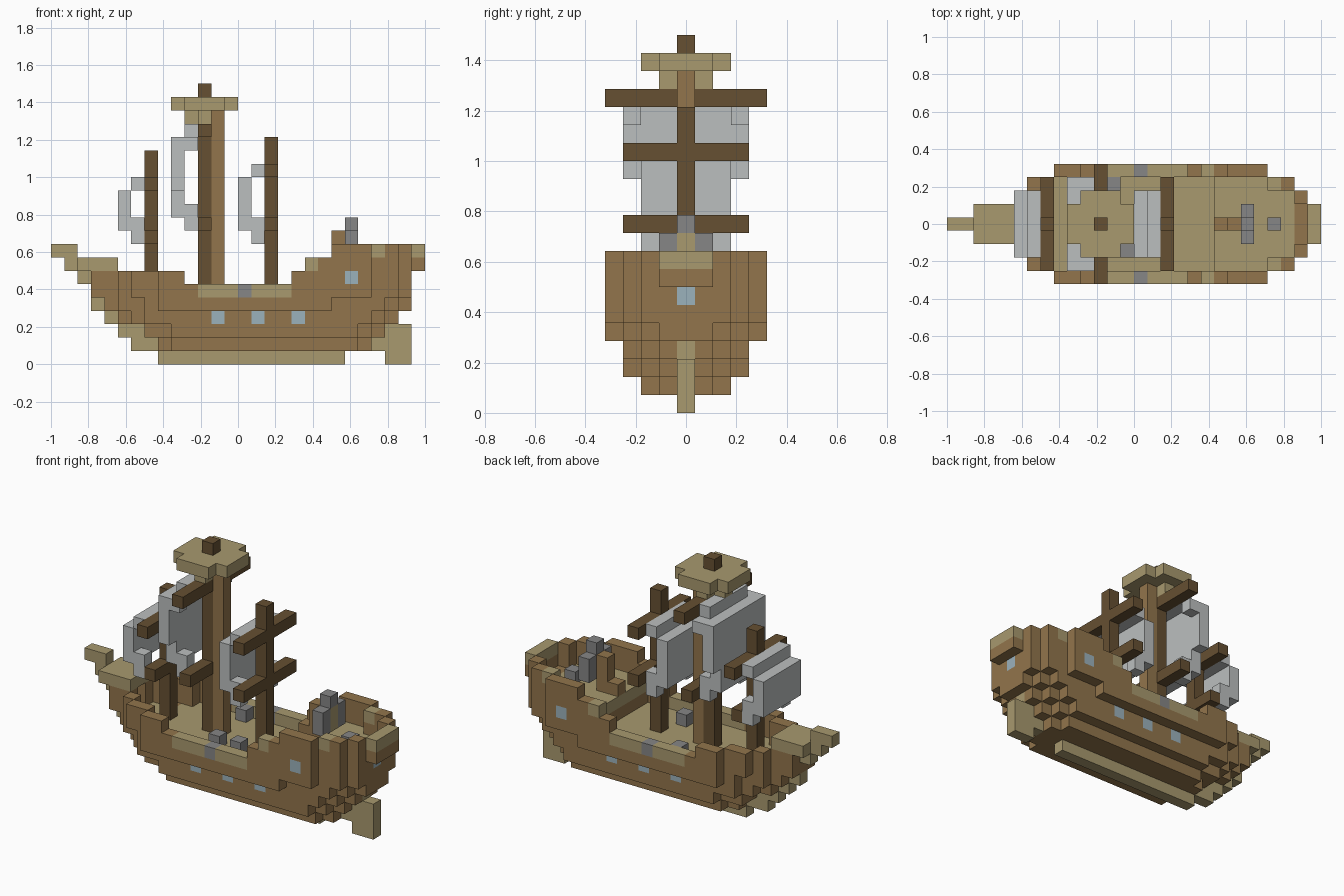
import bpy, bmesh
from mathutils import Vector

if "Cube" in bpy.data.objects:
    bpy.data.objects.remove(bpy.data.objects["Cube"], do_unlink=True)

U = 1 / 14  # block size


def make_material(name, rgb):
    m = bpy.data.materials.new(name)
    m.use_nodes = True
    m.diffuse_color = (*rgb, 1)
    m.node_tree.nodes["Principled BSDF"].inputs["Base Color"].default_value = (*rgb, 1)
    return m


BROWN = make_material("hull brown", (0.287, 0.178, 0.072))
TAN = make_material("pale timber", (0.392, 0.319, 0.156))
DARK = make_material("dark timber", (0.133, 0.080, 0.032))
CLOTH = make_material("sail cloth", (0.50, 0.52, 0.52))
IRON = make_material("iron grey", (0.238, 0.238, 0.238))
GLASS = make_material("window blue", (0.33, 0.445, 0.503))

parts = {}     # part name -> (material, set of block cells)
occupied = {}  # cell -> part name


def add(name, mat, xs, ys, zs):
    """Fill a range of cells; later parts replace earlier ones."""
    cells = parts.setdefault(name, (mat, set()))[1]
    for c in [(i, j, k) for i in xs for j in ys for k in zs]:
        if c in occupied:
            parts[occupied[c]][1].discard(c)
        occupied[c] = name
        cells.add(c)


def span(a, b):
    return range(a, b + 1)


def wide(n):
    return range(-n, n + 1)


# Hull outline per layer: (first, last) block for each distance from the middle
top = [(3, 26), (3, 26), (5, 26), (6, 25), (8, 23)]
stern = [(3, 27), (3, 27), (5, 26), (6, 25), (8, 23)]
layers = {
    1: [(6, 23), (8, 23), (9, 22)],
    2: [(5, 24), (7, 24), (7, 23), (9, 22)],
    3: [(4, 25), (5, 25), (6, 24), (7, 23)],
    4: [(3, 26), (4, 26), (5, 25), (7, 24), (8, 20)],
    5: top, 6: top, 7: stern, 8: stern,
}


def inside(i, j, k):
    rows = layers[k]
    return abs(j) < len(rows) and rows[abs(j)][0] <= i <= rows[abs(j)][1]


def on_rim(i, j, k):
    return not all(inside(i + a, j + b, k) for a, b in ((1, 0), (-1, 0), (0, 1), (0, -1)))


def has_wall(i, k):
    return {5: True, 6: i < 10 or i > 17, 7: i > 19, 8: i > 20}.get(k, True)


# Hull, decks, rails and bow stem
for k in layers:
    for i in range(28):
        for j in wide(4):
            if not inside(i, j, k):
                continue
            rim = on_rim(i, j, k)
            solid = k < 5 or (i > 19 and k < 7)
            if not solid and not (rim and has_wall(i, k)):
                continue
            if j == 0 and i < layers[k][1][0]:
                name, mat = "bow_stem", TAN
            elif not rim and (k == 4 or k == 6):
                name, mat = "deck", TAN
            elif k == 5 and abs(j) == 4 and 11 <= i <= 17:
                name, mat = "waist_rail", TAN
            elif k == 8 and (i == 27 or (i == 24 and abs(j) == 3)):
                name, mat = "stern_rail", TAN
            else:
                name, mat = "hull", BROWN
            add(name, mat, [i], [j], [k])
add("quarter_step", TAN, [19], [-4, 4], [7])

# Keel, rudder and bowsprit
add("keel", TAN, span(8, 21), [0], [0])
add("rudder", TAN, [25, 26], [0], [0, 1, 2])
add("rudder", TAN, [24], [0], [1, 2])
add("rudder", TAN, [25], [0], [3])
add("bowsprit", TAN, [2], [0], [6])
add("bowsprit", TAN, span(1, 4), [0], [7])
add("bowsprit", TAN, span(2, 4), wide(1), [7])
add("bowsprit", TAN, [0, 1], [0], [8])

# Crow's nest
add("crows_nest", TAN, span(9, 13), wide(1), [19])
add("crows_nest", TAN, span(10, 12), wide(2), [19])
add("crows_nest", TAN, span(10, 12), [0], [18])
add("crows_nest", TAN, [11], wide(1), [18])

# Masts: name, position, top, yards as (height, half width)
masts = [("fore", 7, 15, ((9, 2), (13, 3))),
         ("main", 11, 20, ((10, 3), (17, 4))),
         ("mizzen", 16, 16, ((10, 3), (14, 3)))]
add("main_mast_backing", BROWN, [12], [0], span(5, 18))
for label, x, height, yards in masts:
    add(label + "_mast", DARK, [x], [0], span(5, height))
    for z, half in yards:
        add(label + "_yards", DARK, [x], wide(half), [z])


def sail(label, x, half, low, high):
    """Sail bulging forward, tied in at the head and at the lower corners."""
    name = label + "_sail"
    add(name, CLOTH, [x - 1], wide(half), [high])
    add(name, CLOTH, [x - 2], wide(half), span(low + 1, high - 1))
    add(name, CLOTH, [x - 1], [-half, half], [low, low + 1])


sail("fore", 7, 2, 9, 13)
sail("mizzen", 16, 2, 9, 14)
sail("main", 11, 2, 10, 17)
add("main_sail", CLOTH, [9], [-3, 3], span(13, 16))
add("main_sail", CLOTH, [10], [-3, 3], [16])

# Ship's wheel, binnacle and guns
add("wheel_post", BROWN, [21], [0], span(7, 9))
add("wheel_post", BROWN, [20], [0], [7])
add("wheel_hub", TAN, [22], [0], [8, 9])
add("wheel", IRON, [22], [-1, 1], [8, 9])
add("wheel", IRON, [22], [0], [10])
add("binnacle", IRON, [24], [0], [7])
add("guns", IRON, [14], [-4, 4], [5])
add("guns", IRON, [13, 15], [-2], [5])
add("guns", IRON, [12], [3], [5])

side_windows = {(12, 3), (15, 3), (18, 3), (22, 6)}


def is_window(cell, axis, sign):
    i, j, k = cell
    if axis == 1:
        return (i, k) in side_windows and sign * j > 0
    return axis == 0 and sign > 0 and cell == (26, 0, 6)


def build(name, mat, cells):
    """Make one object from the exposed faces of its blocks."""
    bm = bmesh.new()
    for cell in sorted(cells):
        centre = Vector((cell[0] - 13.5, cell[1], cell[2] + 0.5))
        for axis in range(3):
            for sign in (-1, 1):
                near = list(cell)
                near[axis] += sign
                if tuple(near) in occupied:
                    continue
                n, u, v = Vector(), Vector(), Vector()
                n[axis] = sign / 2
                u[(axis + 1) % 3] = 0.5
                v[(axis + 2) % 3] = sign / 2
                ring = [centre + n + a * u + b * v
                        for a, b in ((-1, -1), (1, -1), (1, 1), (-1, 1))]
                face = bm.faces.new([bm.verts.new(p * U) for p in ring])
                if name == "hull" and is_window(cell, axis, sign):
                    face.material_index = 1
    bmesh.ops.remove_doubles(bm, verts=bm.verts[:], dist=U / 100)
    # Merge flat neighbouring block faces into large panels
    bmesh.ops.dissolve_limit(bm, angle_limit=0.01, verts=bm.verts[:],
                             edges=bm.edges[:], delimit={"MATERIAL"})
    mesh = bpy.data.meshes.new(name)
    bm.to_mesh(mesh)
    bm.free()
    mesh.materials.append(mat)
    if name == "hull":
        mesh.materials.append(GLASS)
    bpy.context.collection.objects.link(bpy.data.objects.new(name, mesh))


for part, (material, block_cells) in parts.items():
    if block_cells:
        build(part, material, block_cells)
